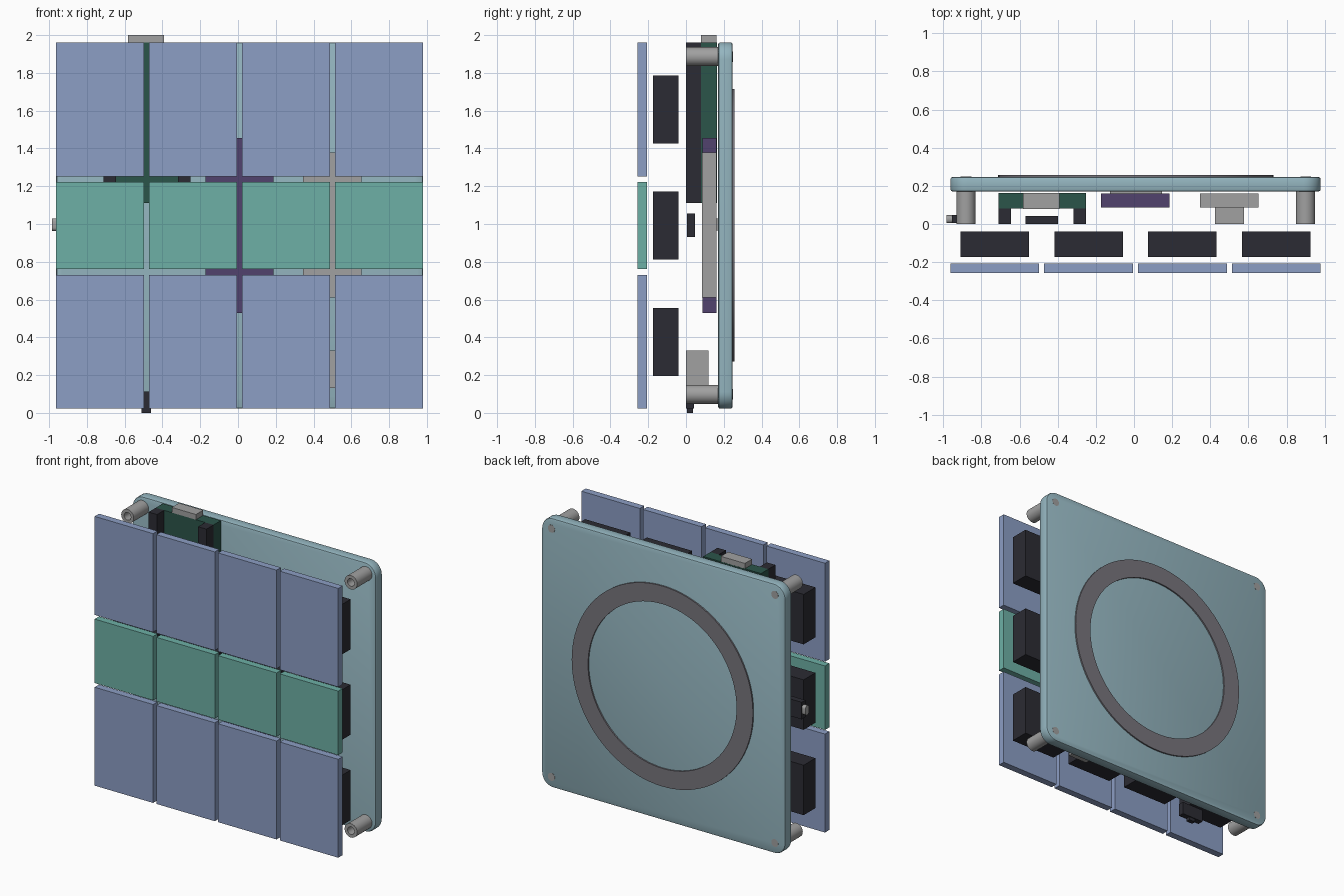
import bpy, bmesh, math
from mathutils import Matrix

cube = bpy.data.objects.get("Cube")
if cube:
    bpy.data.objects.remove(cube, do_unlink=True)


def material(name, srgb):
    col = [((c + 0.055) / 1.055) ** 2.4 for c in srgb] + [1.0]
    m = bpy.data.materials.new(name)
    m.use_nodes = True
    m.diffuse_color = col
    m.node_tree.nodes["Principled BSDF"].inputs["Base Color"].default_value = col
    return m


BLUE = material("slate blue", (0.55, 0.62, 0.77))
TEAL = material("teal", (0.43, 0.69, 0.65))
PLATE = material("pale blue grey", (0.58, 0.71, 0.75))
DARK = material("near black", (0.17, 0.17, 0.20))
GREEN = material("dark green", (0.17, 0.33, 0.29))
PURPLE = material("purple", (0.32, 0.26, 0.43))
GREY = material("light grey", (0.63, 0.63, 0.63))
RING = material("ring grey", (0.47, 0.46, 0.49))


def finish(bm, name, mat):
    bmesh.ops.recalc_face_normals(bm, faces=bm.faces)
    me = bpy.data.meshes.new(name)
    bm.to_mesh(me)
    bm.free()
    me.materials.append(mat)
    ob = bpy.data.objects.new(name, me)
    bpy.context.collection.objects.link(ob)
    return ob


def box_bm(x, y, z):
    """Box from (min, max) ranges."""
    size = [r[1] - r[0] for r in (x, y, z)]
    mid = [(r[0] + r[1]) / 2 for r in (x, y, z)]
    bm = bmesh.new()
    bmesh.ops.create_cube(bm, size=1, matrix=Matrix.Translation(mid) @ Matrix.Diagonal((*size, 1)))
    return bm


def box(name, x, y, z, mat):
    return finish(box_bm(x, y, z), name, mat)


def smooth(ob):
    bpy.ops.object.select_all(action='DESELECT')
    ob.select_set(True)
    bpy.context.view_layer.objects.active = ob
    bpy.ops.object.shade_smooth_by_angle(angle=math.radians(35))


def tube(name, cx, cz, r_in, r_out, y0, y1, mat, n):
    """Hollow cylinder along y."""
    bm = bmesh.new()
    rings = []
    for r, y in ((r_out, y0), (r_out, y1), (r_in, y1), (r_in, y0)):
        rings.append([bm.verts.new((cx + r * math.cos(2 * math.pi * i / n), y,
                                    cz + r * math.sin(2 * math.pi * i / n))) for i in range(n)])
    for k in range(4):
        a, b = rings[k], rings[(k + 1) % 4]
        for i in range(n):
            j = (i + 1) % n
            bm.faces.new((a[i], a[j], b[j], b[i]))
    smooth(finish(bm, name, mat))


def disc(name, cx, cz, r, y0, y1, mat, n=24):
    bm = bmesh.new()
    mat4 = Matrix.Translation((cx, (y0 + y1) / 2, cz)) @ Matrix.Rotation(math.pi / 2, 4, 'X')
    bmesh.ops.create_cone(bm, cap_ends=True, segments=n, radius1=r, radius2=r,
                          depth=y1 - y0, matrix=mat4)
    smooth(finish(bm, name, mat))


# Front tiles, each with a dark module behind it
rows = (("bottom", 0.022, 0.731, BLUE), ("middle", 0.761, 1.222, TEAL), ("top", 1.252, 1.962, BLUE))
for row, z0, z1, mat in rows:
    zc = (z0 + z1) / 2
    for i in range(4):
        x0 = -0.963 + 0.492 * i
        xc = x0 + 0.233
        box(f"{row}_tile_{i + 1}", (x0, x0 + 0.466), (-0.257, -0.207), (z0, z1), mat)
        box(f"{row}_module_{i + 1}", (xc - 0.18, xc + 0.18), (-0.174, -0.04),
            (zc - 0.18, zc + 0.18), DARK)

# Back plate with round corners and softened rims
bm = box_bm((-0.963, 0.979), (0.17, 0.247), (0.022, 1.962))
corners = [e for e in bm.edges if abs(e.verts[0].co.y - e.verts[1].co.y) > 0.01]
bmesh.ops.bevel(bm, geom=corners, offset=0.09, segments=8, profile=0.5, affect='EDGES')
rims = [e for e in bm.edges if abs(e.verts[0].co.y - e.verts[1].co.y) < 0.01]
bmesh.ops.bevel(bm, geom=rims, offset=0.012, segments=2, profile=0.5, affect='EDGES')
smooth(finish(bm, "back_plate", PLATE))

# Flat ring on the back
tube("back_ring", 0.009, 0.993, 0.592, 0.722, 0.24, 0.257, RING, 96)

# Corner standoffs and their screw ends
for side, x in (("right", -0.881), ("left", 0.9)):
    for level, z in (("lower", 0.098), ("upper", 1.886)):
        tube(f"{side}_{level}_standoff", x, z, 0.027, 0.05, 0.0, 0.175, GREY, 32)
        disc(f"{side}_{level}_screw_end", x, z, 0.028, 0.24, 0.248, GREY)

# Controller board, pin headers and connector
box("controller_board", (-0.712, -0.251), (0.08, 0.163), (1.112, 1.962), GREEN)
for name, x in (("right_header", -0.712), ("left_header", -0.318)):
    box(name, (x, x + 0.067), (0.0, 0.08), (1.112, 1.962), DARK)
box("connector", (-0.583, -0.391), (0.079, 0.162), (1.962, 2.0), GREY)

# Middle board and its pad
box("middle_board", (-0.172, 0.187), (0.087, 0.161), (0.53, 1.456), PURPLE)
box("board_pad", (-0.125, 0.147), (0.161, 0.17), (0.965, 1.03), GREY)

# Grey blocks on the left
box("battery", (0.345, 0.654), (0.086, 0.161), (0.61, 1.378), GREY)
box("socket_block", (0.424, 0.576), (0.0, 0.12), (0.132, 0.33), GREY)

# Slide switch at the bottom
box("slide_switch_body", (-0.57, -0.398), (0.0, 0.042), (0.022, 0.112), DARK)
box("slide_switch_nub", (-0.511, -0.46), (0.004, 0.036), (0.0, 0.03), DARK)

# Push button on the right side
box("button_body", (-0.955, -0.84), (0.004, 0.047), (0.932, 1.055), DARK)
bm = box_bm((-0.984, -0.94), (0.004, 0.046), (0.963, 1.03))
ends = [e for e in bm.edges if abs(e.verts[0].co.x - e.verts[1].co.x) > 0.01]
bmesh.ops.bevel(bm, geom=ends, offset=0.018, segments=4, profile=0.5, affect='EDGES')
smooth(finish(bm, "button_cap", GREY))
